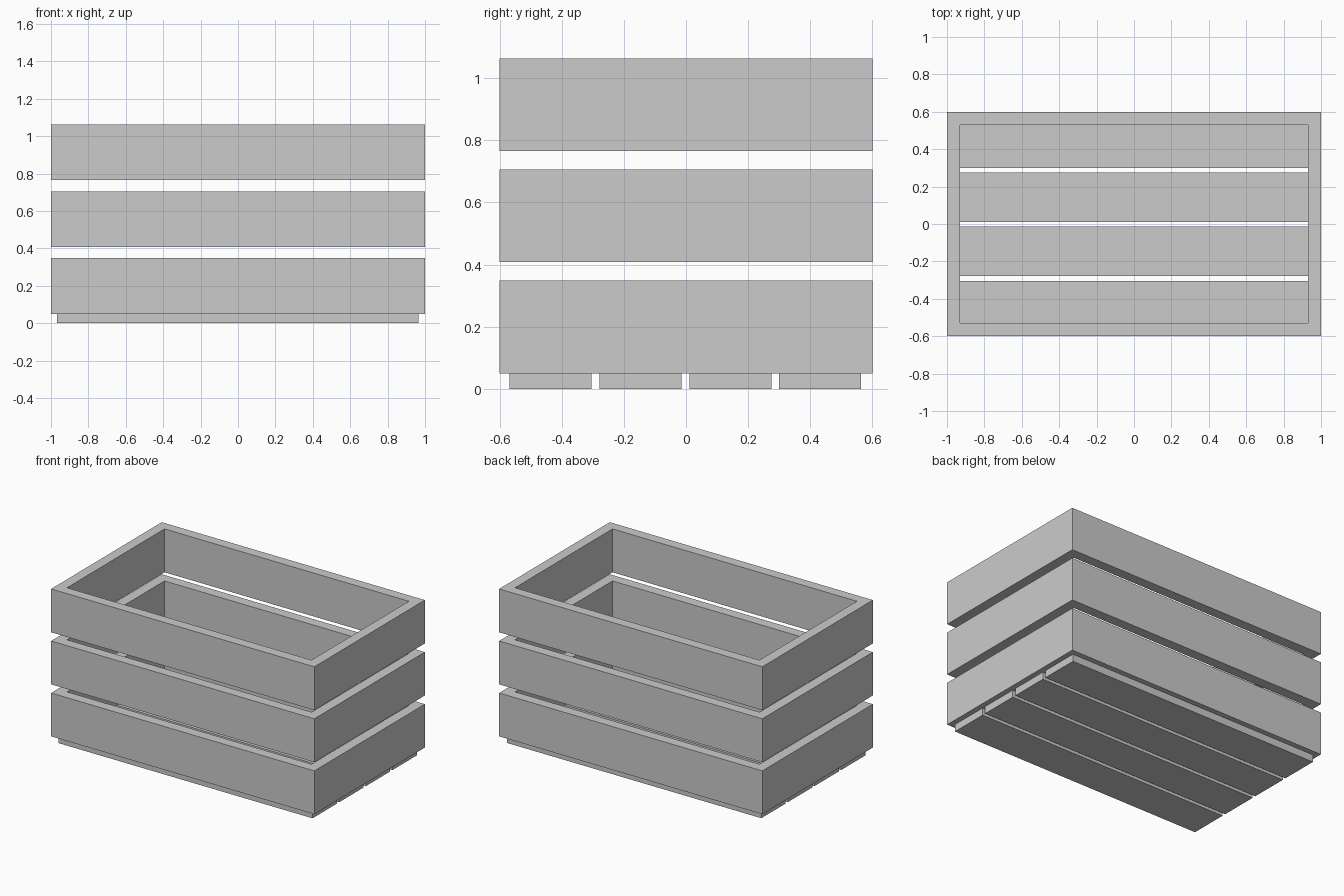
import bpy, bmesh

if "Cube" in bpy.data.objects:
    bpy.data.objects.remove(bpy.data.objects["Cube"])


def finish(bm, name):
    bmesh.ops.recalc_face_normals(bm, faces=bm.faces)
    mesh = bpy.data.meshes.new(name)
    bm.to_mesh(mesh)
    bm.free()
    obj = bpy.data.objects.new(name, mesh)
    bpy.context.collection.objects.link(obj)
    return obj


def box(name, x, y, z):
    """Box from (min, max) ranges."""
    bm = bmesh.new()
    bmesh.ops.create_cube(bm, size=1)
    for v in bm.verts:
        v.co = [r[0] if c < 0 else r[1] for c, r in zip(v.co, (x, y, z))]
    return finish(bm, name)


def frame(name, hx, hy, wall, z0, z1):
    """Rectangular ring of boards, extruded upwards."""
    bm = bmesh.new()
    signs = ((-1, -1), (1, -1), (1, 1), (-1, 1))
    outer = [bm.verts.new((sx * hx, sy * hy, z0)) for sx, sy in signs]
    inner = [bm.verts.new((sx * (hx - wall), sy * (hy - wall), z0)) for sx, sy in signs]
    for i in range(4):
        j = (i + 1) % 4
        bm.faces.new((outer[i], outer[j], inner[j], inner[i]))
    ext = bmesh.ops.extrude_face_region(bm, geom=bm.faces[:], use_keep_orig=True)
    for g in ext["geom"]:
        if isinstance(g, bmesh.types.BMVert):
            g.co.z = z1
    return finish(bm, name)


# Three stacked side frames
for i, level in enumerate(("lower", "middle", "upper")):
    z = 0.05 + i * 0.3575
    frame(f"{level}_side_frame", 1.0, 0.6, 0.071, z, z + 0.298)

# Four floor slats underneath
for i in range(4):
    y = -0.002 + (i - 1.5) * 0.289
    box(f"floor_slat_{i + 1}", (-0.967, 0.964), (y - 0.132, y + 0.132), (0, 0.05))
